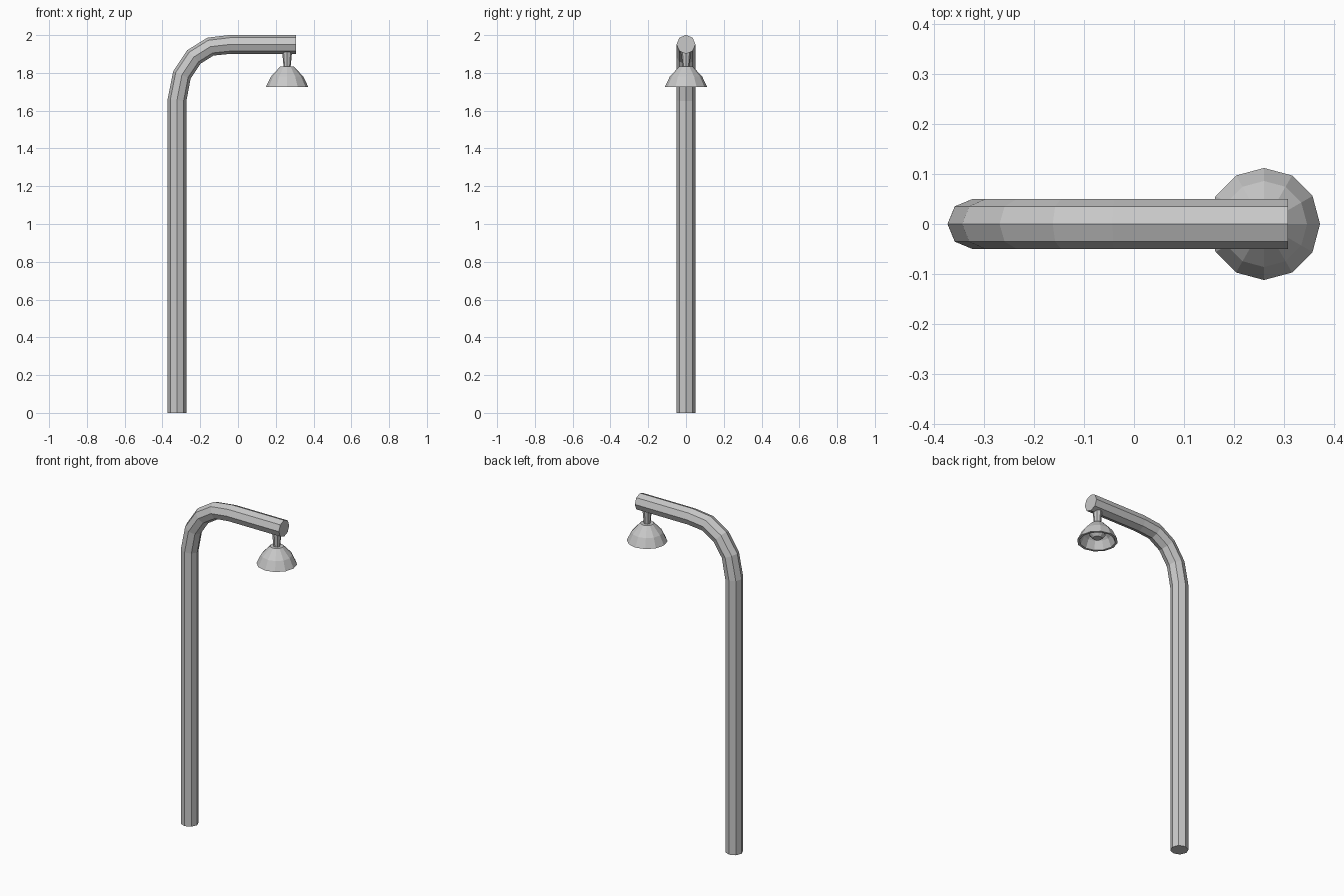
import bpy, bmesh, math
from mathutils import Vector

if "Cube" in bpy.data.objects:
    bpy.data.objects.remove(bpy.data.objects["Cube"])

grey = bpy.data.materials.new("metal grey")
grey.diffuse_color = (0.58, 0.58, 0.58, 1)
grey.use_nodes = True
grey.node_tree.nodes["Principled BSDF"].inputs["Base Color"].default_value = grey.diffuse_color


def finish(name, bm):
    bmesh.ops.recalc_face_normals(bm, faces=bm.faces)
    mesh = bpy.data.meshes.new(name)
    bm.to_mesh(mesh)
    bm.free()
    mesh.materials.append(grey)
    obj = bpy.data.objects.new(name, mesh)
    bpy.context.collection.objects.link(obj)
    return obj


def loft(name, rings):
    """Skin equal-sized point rings and cap both ends."""
    bm = bmesh.new()
    loops = [[bm.verts.new(p) for p in ring] for ring in rings]
    n = len(loops[0])
    for a, b in zip(loops, loops[1:]):
        for i in range(n):
            j = (i + 1) % n
            bm.faces.new((a[i], a[j], b[j], b[i]))
    bm.faces.new(loops[0])
    bm.faces.new(loops[-1])
    return finish(name, bm)


def tube(name, path, radius, sides):
    """Sweep a polygon along a path in the x-z plane."""
    pts = [Vector((x, 0, z)) for x, z in path]
    rings = []
    for i, p in enumerate(pts):
        d_in = (p - pts[i - 1]).normalized() if i else Vector()
        d_out = (pts[i + 1] - p).normalized() if i < len(pts) - 1 else Vector()
        t = (d_in + d_out).normalized()
        side = Vector((t.z, 0, -t.x))
        rings.append([p + radius * (math.cos(a) * side + math.sin(a) * Vector((0, 1, 0)))
                      for a in (math.tau * k / sides for k in range(sides))])
    return loft(name, rings)


def turned(name, profile, x, sides):
    """Revolve a radius/height profile around a vertical axis at x."""
    return loft(name, [[(x + r * math.cos(math.tau * k / sides),
                         r * math.sin(math.tau * k / sides), z) for k in range(sides)]
                       for r, z in profile])


LAMP_X = 0.26

# Upright post bending over into the horizontal arm
tube("bent_post", [(-0.323, 0), (-0.323, 1.656), (-0.297, 1.789), (-0.234, 1.884),
                   (-0.146, 1.939), (-0.04, 1.951), (0.308, 1.951)], 0.05, 8)

# Tapered neck hanging from the arm
turned("lamp_neck", [(0.018, 1.825), (0.027, 1.92)], LAMP_X, 8)

# Hollow shade: outer dome, rim, then inner dome
turned("lamp_shade", [(0.037, 1.833), (0.086, 1.78), (0.112, 1.726),
                      (0.098, 1.726), (0.076, 1.772), (0.034, 1.815)], LAMP_X, 12)

# Bulb inside the shade
turned("bulb", [(0.022, 1.818), (0.044, 1.785), (0.044, 1.765), (0.025, 1.745)], LAMP_X, 12)
